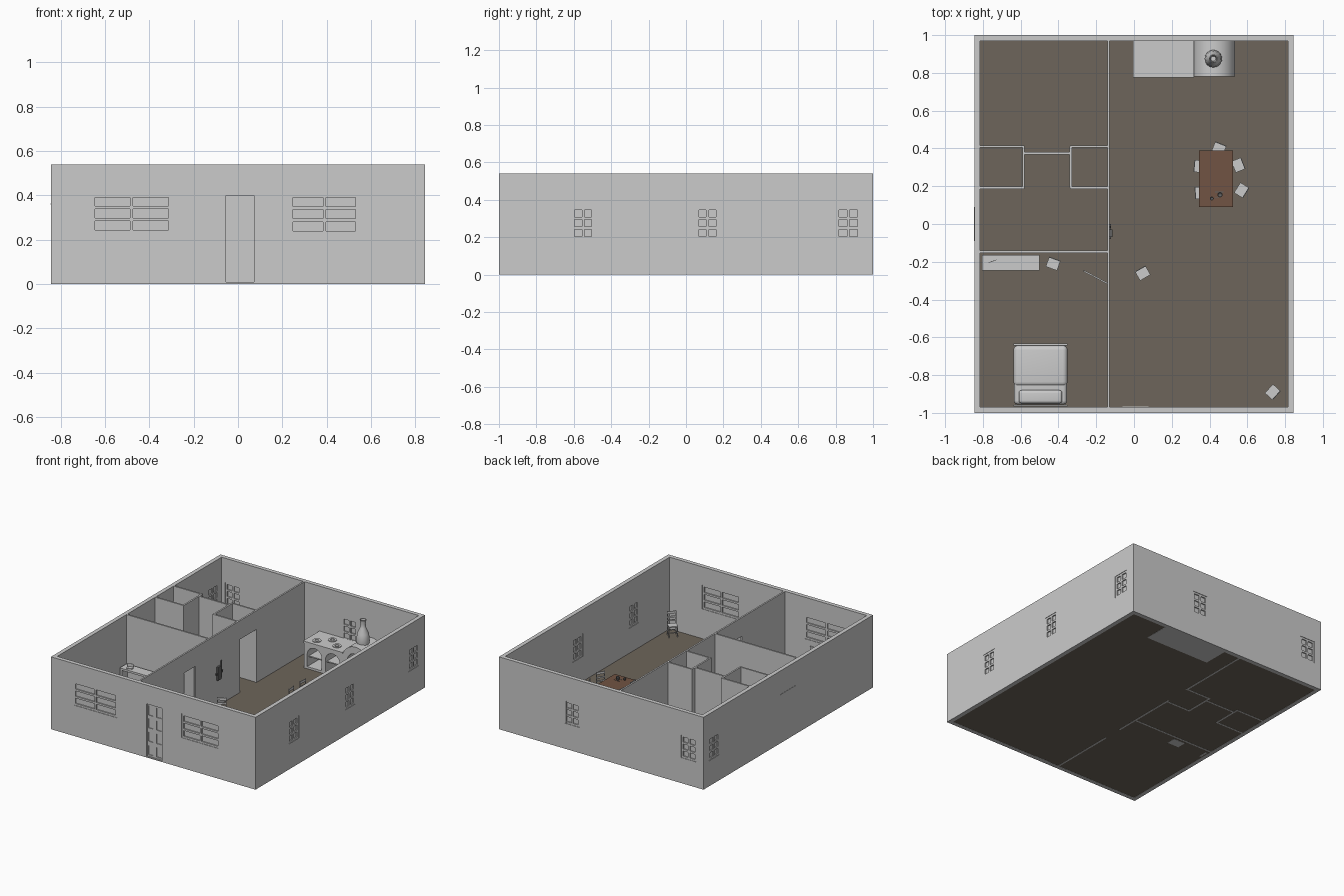
import bpy, bmesh, math
from mathutils import Matrix, Vector

if "Cube" in bpy.data.objects:
    bpy.data.objects.remove(bpy.data.objects["Cube"])


def material(name, col):
    m = bpy.data.materials.new(name)
    m.diffuse_color = (*col, 1)
    m.use_nodes = True
    m.node_tree.nodes["Principled BSDF"].inputs["Base Color"].default_value = m.diffuse_color
    return m


GREY = material("plaster_grey", (0.6, 0.6, 0.6))
FLOOR = material("floor_brown", (0.155, 0.131, 0.103))
WOOD = material("table_wood", (0.165, 0.088, 0.056))
DARK = material("dark_metal", (0.12, 0.12, 0.12))


def finish(bm, name, mat, loc=(0, 0, 0), rot=0, smooth=False):
    me = bpy.data.meshes.new(name)
    bmesh.ops.recalc_face_normals(bm, faces=bm.faces)
    bm.to_mesh(me)
    bm.free()
    me.materials.append(mat)
    ob = bpy.data.objects.new(name, me)
    bpy.context.collection.objects.link(ob)
    ob.location = loc
    ob.rotation_euler.z = math.radians(rot)
    if smooth:
        bpy.ops.object.select_all(action='DESELECT')
        ob.select_set(True)
        bpy.context.view_layer.objects.active = ob
        bpy.ops.object.shade_smooth_by_angle()
    return ob


def boxes(name, spans, mat=GREY, loc=(0, 0, 0), rot=0):
    """One object from boxes given as (x0, x1, y0, y1, z0, z1)."""
    bm = bmesh.new()
    for x0, x1, y0, y1, z0, z1 in spans:
        mtx = Matrix.Translation(((x0 + x1) / 2, (y0 + y1) / 2, (z0 + z1) / 2)) @ \
            Matrix.Diagonal((x1 - x0, y1 - y0, z1 - z0, 1))
        bmesh.ops.create_cube(bm, size=1, matrix=mtx)
    return finish(bm, name, mat, loc, rot)


def extrude_y(name, pts, y0, y1, mat=GREY, smooth=False):
    """Prism from an x-z profile."""
    bm = bmesh.new()
    f = bm.faces.new([bm.verts.new((x, y0, z)) for x, z in pts])
    r = bmesh.ops.extrude_face_region(bm, geom=[f])
    bmesh.ops.translate(bm, vec=(0, y1 - y0, 0),
                        verts=[v for v in r["geom"] if isinstance(v, bmesh.types.BMVert)])
    return finish(bm, name, mat, smooth=smooth)


def lathe(name, pts, loc, mat=GREY, seg=24):
    bm = bmesh.new()
    vs = [bm.verts.new((r, 0, z)) for r, z in pts]
    es = [bm.edges.new(p) for p in zip(vs, vs[1:])]
    bmesh.ops.spin(bm, geom=vs + es, cent=(0, 0, 0), axis=(0, 0, 1), angle=math.tau, steps=seg)
    bmesh.ops.remove_doubles(bm, verts=bm.verts, dist=1e-5)
    return finish(bm, name, mat, loc, smooth=True)


def cut(ob, cutter):
    m = ob.modifiers.new("cut", 'BOOLEAN')
    m.operation, m.object, m.solver = 'DIFFERENCE', cutter, 'EXACT'
    bpy.context.view_layer.objects.active = ob
    bpy.ops.object.modifier_apply(modifier="cut")
    bpy.data.objects.remove(cutter)


def arch(cx, r, base, spring, n=16):
    top = [(cx + r * math.cos(math.pi * i / n), spring + r * math.sin(math.pi * i / n))
           for i in range(n + 1)]
    return [(cx + r, base)] + top + [(cx - r, base)]


# Outer shell
X, Y, T, H = 0.845, 1.0, 0.031, 0.54
boxes("floor", [(-X + T, X - T, -Y + T, Y - T, 0.001, 0.004)], FLOOR)
walls = boxes("outer_walls", [(-X, X, -Y, Y, 0, H)])
cut(walls, boxes("cutter", [(-X + T, X - T, -Y + T, Y - T, -1, 1)]))

# Windows: (wall, start, end, bottom, top) along the wall
windows = [("front", -0.66, -0.30, 0.23, 0.405), ("front", 0.235, 0.545, 0.225, 0.405),
           ("back", 0.18, 0.305, 0.19, 0.36), ("back", -0.785, -0.66, 0.19, 0.36),
           ("right", -0.61, -0.49, 0.19, 0.36), ("right", 0.055, 0.175, 0.19, 0.36),
           ("right", 0.805, 0.93, 0.19, 0.36), ("left", 0.81, 0.935, 0.19, 0.36)]


def on_wall(side, a, b, d0, d1, z0, z1):
    """Box on a wall; depth is measured inward from the outer face."""
    if side == "front":
        return (a, b, -Y + d0, -Y + d1, z0, z1)
    if side == "back":
        return (a, b, Y - d1, Y - d0, z0, z1)
    if side == "right":
        return (X - d1, X - d0, a, b, z0, z1)
    return (-X + d0, -X + d1, a, b, z0, z1)


cut(walls, boxes("cutter", [on_wall(s, a, b, -0.1, 0.1, z0, z1) for s, a, b, z0, z1 in windows]
                 + [(-0.055, 0.072, -1.1, -0.9, -0.1, 0.4)]))
for s, a, b, z0, z1 in windows:
    boxes(s + "_window_glass", [on_wall(s, a, b, 0.012, 0.019, z0, z1)])
    bar, mid = 0.007, (a + b) / 2
    bars = [on_wall(s, c - bar, c + bar, 0.003, T - 0.003, z0, z1)
            for c in (a + bar, mid, b - bar)]
    for i in range(4):
        z = z0 + bar + (z1 - z0 - 2 * bar) * i / 3
        bars.append(on_wall(s, a, b, 0.0035, T - 0.0035, z - bar, z + bar))
    boxes(s + "_window_frame", bars)
boxes("left_wall_ledge", [(-X - 0.002, -X + 0.01, -0.09, 0.09, 0.358, 0.364)])

# Front door with eight sunk panels
door = boxes("front_door", [(-0.055, 0.072, -0.99, -0.972, 0.004, 0.4)])
cut(door, boxes("cutter", [(x, x + 0.04, y, y + 0.012, z, z + 0.07)
                           for x in (-0.047, 0.022) for y in (-0.996, -0.978)
                           for z in (0.02, 0.12, 0.22, 0.315)]))
boxes("door_sill", [(-0.06, 0.076, -1.0, -0.965, 0, 0.008)])

# Partitions
t = 0.006
hall = boxes("long_partition", [(-0.135 - t, -0.135 + t, -0.975, 0.975, 0, H)])
cut(hall, boxes("cutter", [(-0.2, -0.1, -0.46, -0.315, -0.1, 0.4),
                           (-0.2, -0.1, 0.21, 0.4, -0.1, 0.4)]))
for i, (x0, x1, y) in enumerate([(-0.82, -0.138, -0.147), (-0.82, -0.58, 0.41),
                                 (-0.82, -0.58, 0.192), (-0.34, -0.138, 0.41),
                                 (-0.34, -0.138, 0.192), (-0.585, -0.335, 0.375)]):
    boxes("cross_partition", [(x0, x1, y - t, y + t, 0, H)])
for x in (-0.585, -0.335):
    boxes("closet_side", [(x - t, x + t, 0.192, 0.41, 0, H)])
boxes("bedroom_door", [(-0.145, 0, -0.004, 0.004, 0.004, 0.395)], loc=(-0.14, -0.315, 0), rot=-28)
boxes("wall_box", [(-0.129, -0.122, -0.08, 0.0, 0.24, 0.255), (-0.129, -0.115, -0.07, -0.03, 0.2, 0.3),
                   (-0.129, -0.124, -0.02, -0.01, 0.2, 0.33)], DARK)


# Chairs
def chair(x, y, rot):
    w, d, s = 0.032, 0.028, 0.006
    parts = [(-w, w, -d, d, 0.078, 0.086)]
    for sx in (-1, 1):
        a, b = sorted((sx * w, sx * (w - s)))
        parts += [(a, b, -d, -d + s, 0.003, 0.08), (a, b, d - s, d, 0.003, 0.18)]
    parts += [(-w, w, d - s + 0.001, d - 0.001, z, z + h)
              for z, h in ((0.16, 0.018), (0.13, 0.012), (0.105, 0.01))]
    parts += [(-w, w, y0, y0 + 0.004, 0.035, 0.041) for y0 in (-d + 0.001, d - 0.005)]
    boxes("chair", parts, loc=(x, y, 0), rot=rot)


for c in [(0.45, 0.40, -22), (0.345, 0.305, 85), (0.35, 0.165, 93), (0.553, 0.312, -68),
          (0.57, 0.178, -122), (0.735, -0.89, -132), (0.046, -0.26, 30), (-0.428, -0.21, -20)]:
    chair(*c)

# Dining table and tableware
boxes("dining_table", [(0.345, 0.525, 0.09, 0.39, 0.138, 0.15)]
      + [(x, x + 0.014, y, y + 0.014, 0.003, 0.139) for x in (0.352, 0.504) for y in (0.097, 0.369)],
      WOOD)
for x, y, r in [(0.455, 0.155, 0.014), (0.412, 0.135, 0.01)]:
    lathe("cup", [(0, 0), (r * 0.6, 0), (r, r * 1.5), (r * 0.8, r * 1.5), (0, r * 0.5)],
          (x, y, 0.15), DARK, 12)
boxes("cutlery", [(0.43, 0.475, 0.168, 0.171, 0.15, 0.152), (0.43, 0.45, 0.14, 0.143, 0.15, 0.152)], DARK)

# Kitchen range: counter with arched niches, vaulted oven and flue
counter = boxes("stove_counter", [(0, 0.318, 0.78, 0.97, 0, 0.19), (-0.006, 0.318, 0.776, 0.97, 0.19, 0.205)])
for cx in (0.085, 0.235):
    cut(counter, extrude_y("cutter", arch(cx, 0.06, 0.02, 0.11), 0.7, 0.93))
boxes("niche_shelf", [(0.02, 0.3, 0.80, 0.935, 0.085, 0.093)])
for x, y in [(0.07, 0.83), (0.15, 0.90), (0.23, 0.84)]:
    lathe("burner", [(0.014, 0), (0.03, 0), (0.03, 0.005), (0.014, 0.005), (0.014, 0)], (x, y, 0.205))
oven = extrude_y("oven_vault", arch(0.424, 0.111, 0, 0.16, 24), 0.78, 0.97, smooth=True)
cut(oven, extrude_y("cutter", arch(0.424, 0.07, 0.1, 0.15), 0.7, 0.92))
lathe("oven_flue", [(0, 0.25), (0.04, 0.25), (0.046, 0.29), (0.04, 0.34), (0.022, 0.38), (0.018, 0.41),
                    (0.023, 0.44), (0.018, 0.44), (0.013, 0.40), (0, 0.40)], (0.42, 0.875, 0))

# Desk with a small book
boxes("desk", [(-0.805, -0.5, -0.245, -0.165, 0.165, 0.18), (-0.805, -0.79, -0.24, -0.17, 0, 0.17),
               (-0.60, -0.505, -0.24, -0.17, 0, 0.17), (-0.8, -0.51, -0.175, -0.168, 0.06, 0.17)])
boxes("book", [(-0.022, 0.022, -0.015, 0.015, 0, 0.006), (-0.022, 0.022, 0.012, 0.015, 0, 0.028)],
      loc=(-0.745, -0.21, 0.18), rot=20)

# Bed
boxes("bed_frame", [(-0.63, -0.36, -0.955, -0.64, 0.04, 0.07), (-0.637, -0.353, -0.642, -0.632, 0.003, 0.13),
                    (-0.637, -0.353, -0.966, -0.957, 0.003, 0.19)]
      + [(x, x + 0.015, y, y + 0.015, 0.003, 0.05) for x in (-0.63, -0.375) for y in (-0.95, -0.66)])


def cushion(name, span, bevel):
    ob = boxes(name, [span])
    m = ob.modifiers.new("round", 'BEVEL')
    m.width, m.segments = bevel, 5
    bpy.ops.object.select_all(action='DESELECT')
    ob.select_set(True)
    bpy.context.view_layer.objects.active = ob
    bpy.ops.object.modifier_apply(modifier="round")
    bpy.ops.object.shade_smooth_by_angle()


cushion("mattress", (-0.635, -0.355, -0.955, -0.643, 0.06, 0.115), 0.02)
cushion("blanket", (-0.638, -0.352, -0.86, -0.643, 0.055, 0.122), 0.025)
cushion("pillow", (-0.61, -0.38, -0.95, -0.88, 0.105, 0.14), 0.016)
